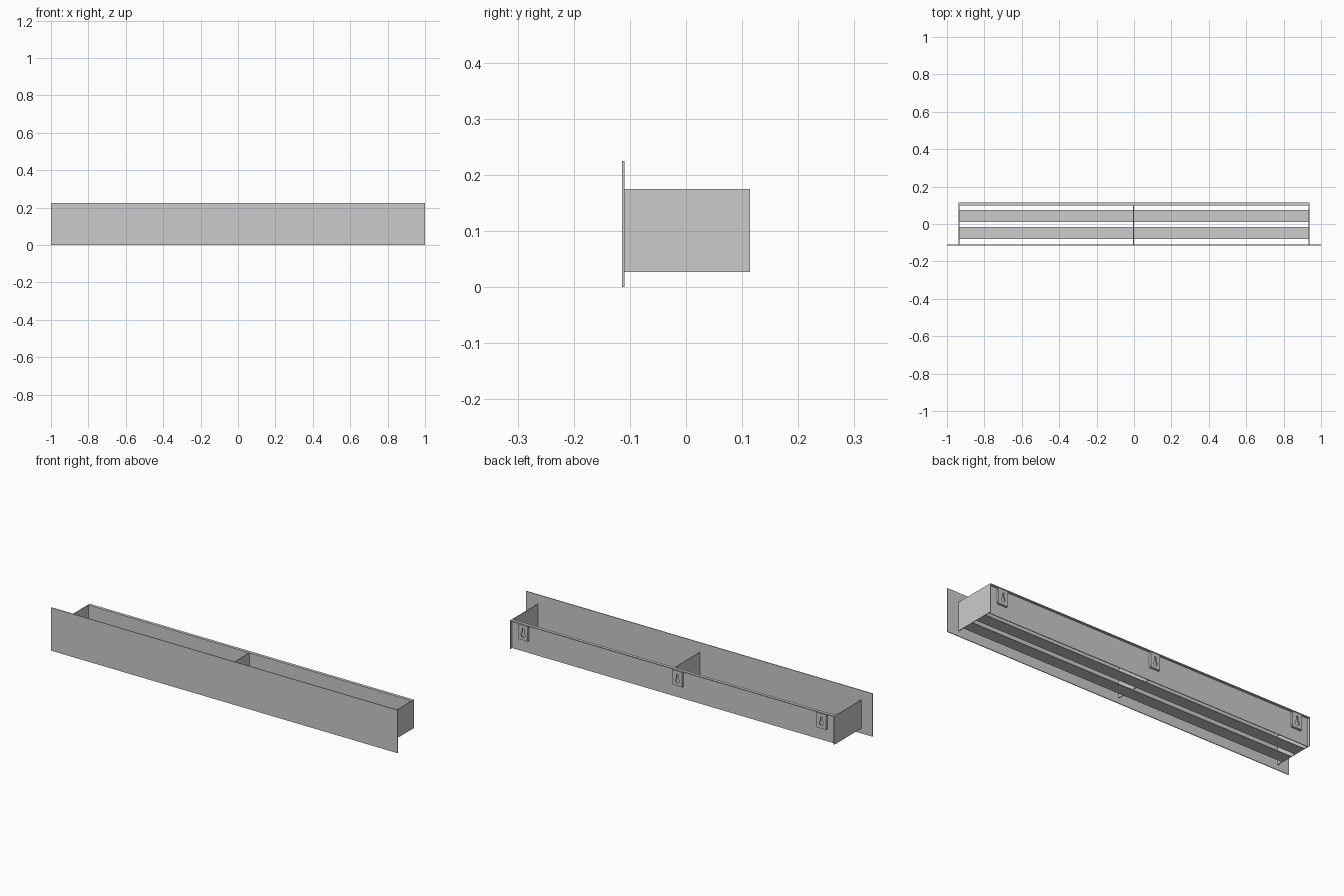
import bpy, bmesh
from math import sin, cos, pi, radians

if "Cube" in bpy.data.objects:
    bpy.data.objects.remove(bpy.data.objects["Cube"])

T = 0.004                      # sheet thickness
X_END = 0.937                  # outer half-length of the tray
Z0, Z1 = 0.027, 0.175          # tray bottom and top
Y_FRONT, Y_BACK = -0.110, 0.114
Y_PANEL = 0.102                # outer face of recessed back panel


def box(name, x, y, z):
    """Axis-aligned box from (min, max) ranges."""
    bm = bmesh.new()
    bmesh.ops.create_cube(bm, size=1)
    for v in bm.verts:
        for i, (a, b) in enumerate((x, y, z)):
            v.co[i] = a if v.co[i] < 0 else b
    me = bpy.data.meshes.new(name)
    bm.to_mesh(me)
    bm.free()
    ob = bpy.data.objects.new(name, me)
    bpy.context.collection.objects.link(ob)
    return ob


def keyhole_plate(name, x, y, z, w, h):
    """Flat plate in the xz plane with a keyhole opening."""
    cu = bpy.data.curves.new(name, 'CURVE')
    cu.dimensions, cu.fill_mode, cu.extrude = '2D', 'BOTH', T / 2
    outline = [(-w/2, -h/2), (w/2, -h/2), (w/2, h/2), (-w/2, h/2)]
    r, s, top = 0.012, 0.005, 0.018
    # large circle below, narrow rounded slot above
    hole = [(r * cos(radians(a)), -0.012 + r * sin(radians(a)))
            for a in range(115, 426, 31)]
    hole += [(s * cos(i * pi / 6), top + s * sin(i * pi / 6)) for i in range(7)]
    for pts in (outline, hole):
        sp = cu.splines.new('POLY')
        sp.points.add(len(pts) - 1)
        for p, (px, pz) in zip(sp.points, pts):
            p.co = (px, pz, 0, 1)
        sp.use_cyclic_u = True
    tmp = bpy.data.objects.new(name + "_curve", cu)
    bpy.context.collection.objects.link(tmp)
    me = bpy.data.meshes.new_from_object(
        tmp.evaluated_get(bpy.context.evaluated_depsgraph_get()))
    bpy.data.objects.remove(tmp)
    ob = bpy.data.objects.new(name, me)
    ob.location, ob.rotation_euler = (x, y, z), (pi / 2, 0, 0)
    bpy.context.collection.objects.link(ob)


# Tall front panel
box("front_panel", (-1, 1), (-0.114, Y_FRONT), (0, 0.225))

# End plates and central divider
box("end_plate_left", (-X_END, -X_END + T), (Y_FRONT, Y_BACK), (Z0, Z1))
box("end_plate_right", (X_END - T, X_END), (Y_FRONT, Y_BACK), (Z0, Z1))
box("divider", (-0.005, -0.001), (Y_FRONT, Y_PANEL - T), (Z0, Z1))

# Recessed back panel with top flange
xi = X_END - T
box("back_panel", (-xi, xi), (Y_PANEL - T, Y_PANEL), (Z0, Z1))
box("back_top_flange", (-xi, xi), (Y_PANEL, Y_BACK), (Z1 - T, Z1))

# Two bottom slats
for i, y in enumerate(((-0.079, -0.016), (0.012, 0.075))):
    box(f"bottom_slat_{i + 1}", (-xi, xi), y, (Z0, Z0 + T))

# Keyhole wall brackets: raised plate, side webs and foot
W, H, ZB = 0.054, 0.078, 0.091
for i, x in enumerate((-0.862, -0.03, 0.862)):
    n = f"bracket_{i + 1}"
    keyhole_plate(n + "_plate", x, Y_BACK - T / 2, ZB + H / 2, W, H)
    for side, sx in (("left", x - W / 2), ("right", x + W / 2 - T)):
        box(f"{n}_{side}_web", (sx, sx + T), (Y_PANEL, Y_BACK - T), (ZB, ZB + H))
    box(n + "_foot", (x - W / 2 + T, x + W / 2 - T),
        (Y_PANEL, Y_BACK - T), (ZB, ZB + T))
